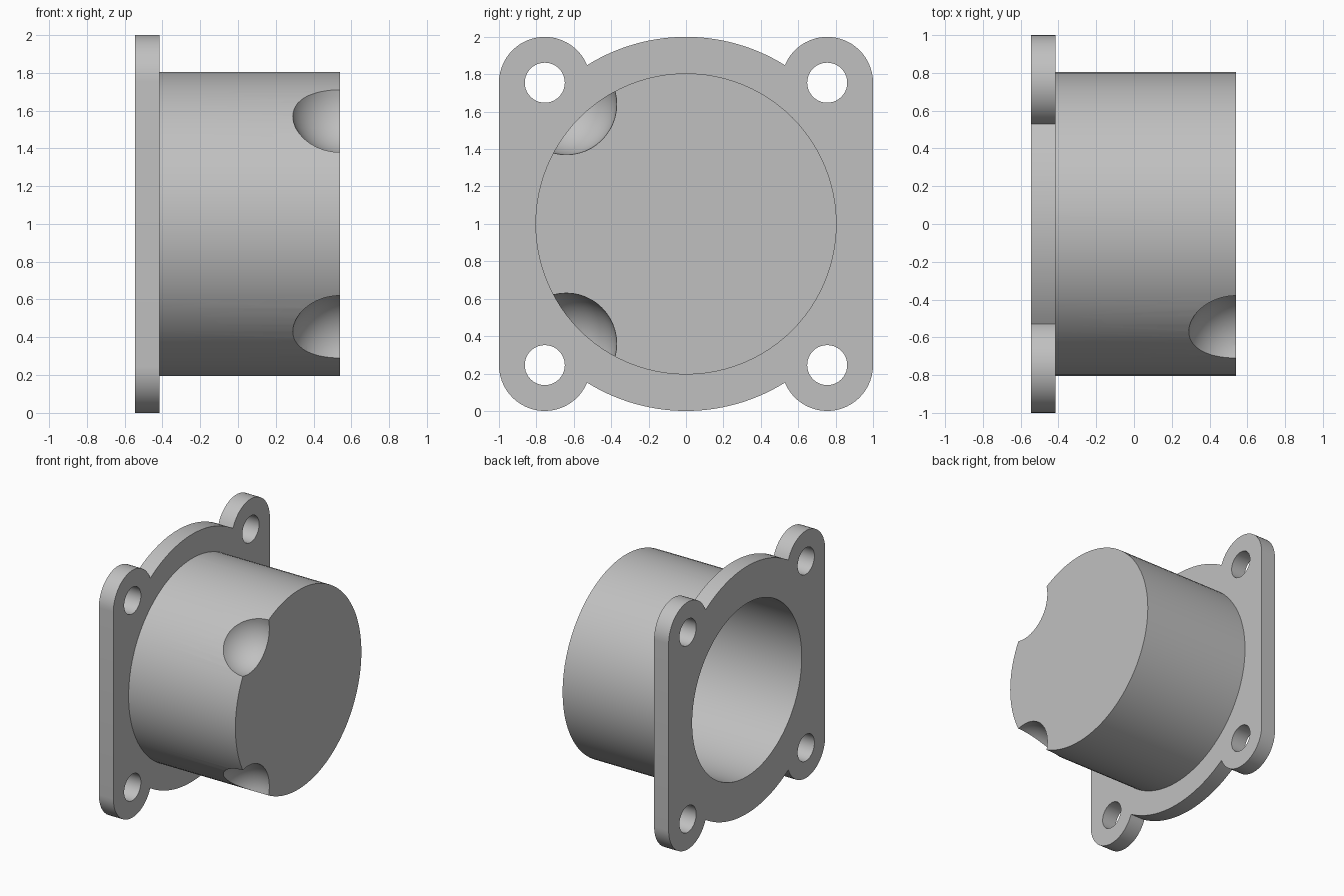
import bpy, bmesh, math
from mathutils import Matrix, Vector

if "Cube" in bpy.data.objects:
    bpy.data.objects.remove(bpy.data.objects["Cube"])

X0, X1, X2 = -0.545, -0.415, 0.54      # flange back, flange front, closed end
LOBE, LOBE_R = 0.755, 0.245            # corner ear offset and radius

metal = bpy.data.materials.new("plain grey")
metal.diffuse_color = (0.53, 0.53, 0.53, 1)
metal.use_nodes = True
metal.node_tree.nodes["Principled BSDF"].inputs["Base Color"].default_value = metal.diffuse_color


def finish(name, bm):
    bmesh.ops.recalc_face_normals(bm, faces=bm.faces)
    me = bpy.data.meshes.new(name)
    bm.to_mesh(me)
    bm.free()
    me.materials.append(metal)
    ob = bpy.data.objects.new(name, me)
    bpy.context.collection.objects.link(ob)
    return ob


def cylinder(name, xa, xb, r, y=0.0, z=1.0, seg=96):
    bm = bmesh.new()
    m = Matrix.Translation(((xa + xb) / 2, y, z)) @ Matrix.Rotation(math.pi / 2, 4, 'Y')
    bmesh.ops.create_cone(bm, cap_ends=True, segments=seg, radius1=r, radius2=r,
                          depth=xb - xa, matrix=m)
    return finish(name, bm)


def combine(target, tool, operation):
    mod = target.modifiers.new(tool.name, 'BOOLEAN')
    mod.operation, mod.solver, mod.object = operation, 'EXACT', tool
    bpy.context.view_layer.objects.active = target
    bpy.ops.object.modifier_apply(modifier=mod.name)
    bpy.data.objects.remove(tool, do_unlink=True)


def arc(cy, cz, r, a0, a1, n):
    return [(cy + r * math.cos(a0 + (a1 - a0) * i / n),
             cz + r * math.sin(a0 + (a1 - a0) * i / n)) for i in range(n + 1)]


# flange outline: four round ears, straight sides, bulging top and bottom
d = LOBE * math.sqrt(2)
meet = math.pi / 4 + math.acos((1 + d * d - LOBE_R ** 2) / (2 * d))
my, mz = math.cos(meet), math.sin(meet)
ear = arc(LOBE, LOBE, LOBE_R, 0, math.atan2(mz - LOBE, my - LOBE) % (2 * math.pi), 24)
top_half = ear + arc(0, 0, 1, meet, math.pi - meet, 28)[1:-1] + [(-y, z) for y, z in reversed(ear)]
outline = top_half + [(-y, -z) for y, z in top_half]

bm = bmesh.new()
face = bm.faces.new([bm.verts.new((X0, y, z + 1)) for y, z in outline])
ext = bmesh.ops.extrude_face_region(bm, geom=[face])
bmesh.ops.translate(bm, vec=Vector((X1 - X0, 0, 0)),
                    verts=[v for v in ext["geom"] if isinstance(v, bmesh.types.BMVert)])
housing = finish("flanged_housing", bm)

# barrel joined to the flange, then hollowed from the back
combine(housing, cylinder("barrel", (X0 + X1) / 2, X2, 0.805), 'UNION')
combine(housing, cylinder("bore", X0 - 0.1, 0.35, 0.70), 'DIFFERENCE')

# bolt holes in the ears
for sy in (-1, 1):
    for sz in (-1, 1):
        combine(housing, cylinder("bolt_hole", X0 - 0.1, X1 + 0.1, 0.107,
                                  sy * LOBE, 1 + sz * LOBE, 40), 'DIFFERENCE')

# two round scoops on the rim of the closed end
for sz in (-1, 1):
    bm = bmesh.new()
    m = Matrix.Translation((X2, -0.64, 1 + sz * 0.64)) @ Matrix.Rotation(0.05, 4, 'Z')
    bmesh.ops.create_uvsphere(bm, u_segments=48, v_segments=24, radius=0.27, matrix=m)
    combine(housing, finish("scoop", bm), 'DIFFERENCE')

# smooth curved walls, crisp rims
bpy.ops.object.select_all(action='DESELECT')
housing.select_set(True)
bpy.context.view_layer.objects.active = housing
bpy.ops.object.shade_smooth_by_angle(angle=math.radians(30))
